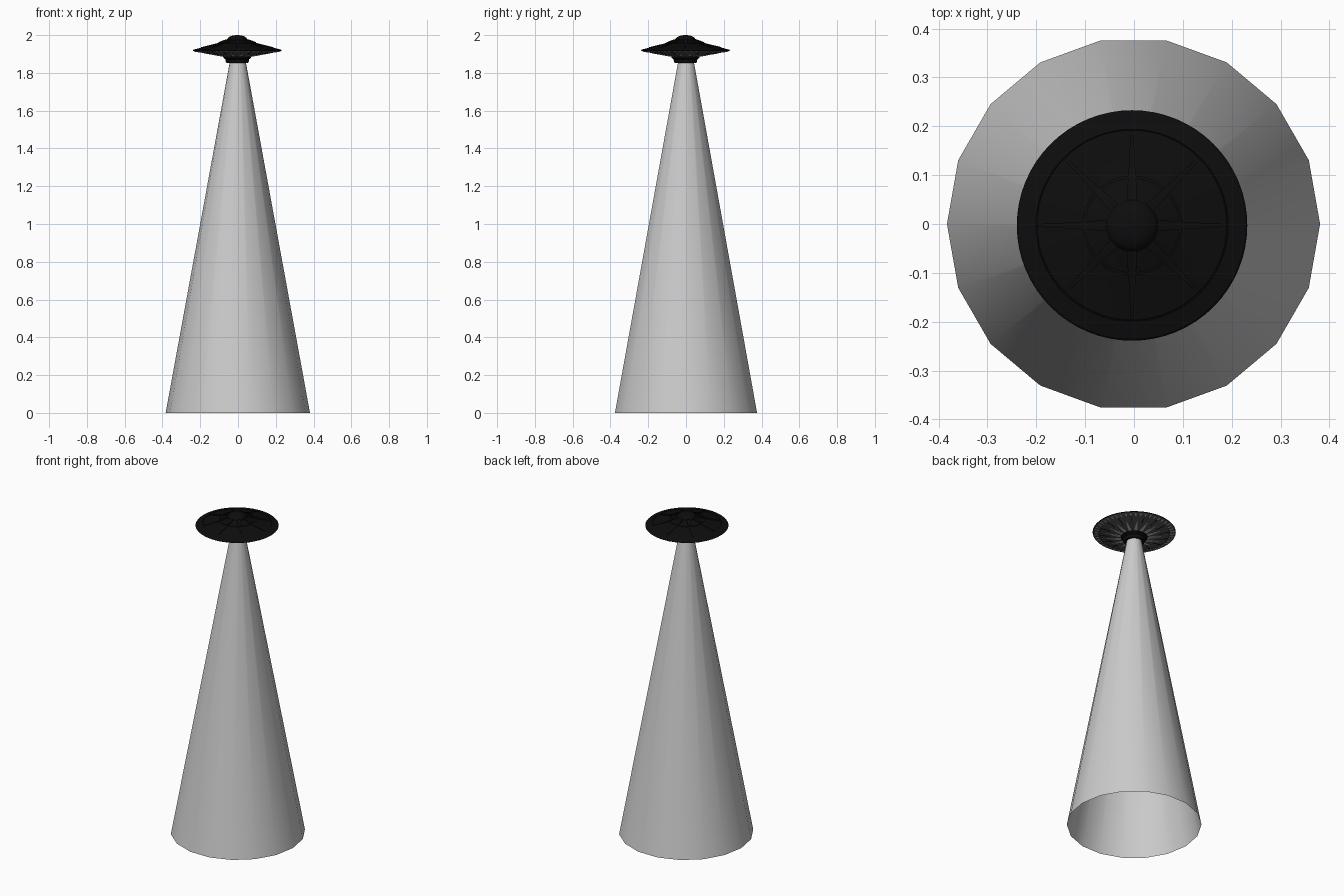
import bpy, bmesh
from math import sin, cos, pi

if "Cube" in bpy.data.objects:
    bpy.data.objects.remove(bpy.data.objects["Cube"])

CX, CY = -0.004, -0.003   # saucer axis


def material(name, v):
    m = bpy.data.materials.new(name)
    m.diffuse_color = (v, v, v, 1)
    m.use_nodes = True
    m.node_tree.nodes["Principled BSDF"].inputs["Base Color"].default_value = m.diffuse_color
    return m


black = material("black_metal", 0.004)
dark = material("dark_metal", 0.08)
pale = material("pale_metal", 0.5)


def finish(name, bm, mat=None, angle=30):
    bmesh.ops.recalc_face_normals(bm, faces=bm.faces)
    me = bpy.data.meshes.new(name)
    bm.to_mesh(me)
    bm.free()
    ob = bpy.data.objects.new(name, me)
    bpy.context.collection.objects.link(ob)
    if mat:
        me.materials.append(mat)
    bpy.ops.object.select_all(action='DESELECT')
    ob.select_set(True)
    bpy.context.view_layer.objects.active = ob
    bpy.ops.object.shade_smooth_by_angle(angle=angle * pi / 180)
    return ob


def lathe(name, profile, n, mat=None, closed=False, centre=(CX, CY), angle=30):
    """Revolve (radius, z) points around the vertical axis."""
    bm = bmesh.new()
    rings = []
    for r, z in profile:
        if r == 0:
            rings.append([bm.verts.new((*centre, z))] * n)
        else:
            rings.append([bm.verts.new((centre[0] + r * cos(2 * pi * i / n),
                                        centre[1] + r * sin(2 * pi * i / n), z))
                          for i in range(n)])
    pairs = list(zip(rings, rings[1:]))
    if closed:
        pairs.append((rings[-1], rings[0]))
    for a, b in pairs:
        for i in range(n):
            j = (i + 1) % n
            quad = list(dict.fromkeys((a[i], a[j], b[j], b[i])))
            bm.faces.new(quad)
    return finish(name, bm, mat, angle)


def spokes(name, path, n, thick, mat, phase=0.0):
    """Radial bars: path holds (radius, z, half width), thick is the height."""
    bm = bmesh.new()
    for k in range(n):
        a = 2 * pi * k / n + phase
        secs = []
        for r, z, w in path:
            secs.append([bm.verts.new((CX + r * cos(a) - s * w * sin(a),
                                       CY + r * sin(a) + s * w * cos(a), z + h))
                         for s, h in ((-1, 0), (1, 0), (1, thick), (-1, thick))])
        for p, q in zip(secs, secs[1:]):
            for i in range(4):
                j = (i + 1) % 4
                bm.faces.new((p[i], p[j], q[j], q[i]))
        bm.faces.new(secs[0])
        bm.faces.new(secs[-1])
    return finish(name, bm, mat)


# Light beam: open 18-sided cone
lathe("light_beam", [(0.382, 0), (0.042, 1.86)], 18, centre=(-0.001, 0), angle=30)

# Upper hull, from rim to the foot of the dome
lathe("upper_hull", [(0.232, 1.916), (0.236, 1.919), (0.232, 1.923), (0.197, 1.932),
                     (0.195, 1.930), (0.192, 1.933), (0.15, 1.943), (0.11, 1.953),
                     (0.085, 1.961), (0.065, 1.969), (0.05, 1.974)], 64, black)

# Cockpit dome
lathe("dome", [(0.055, 1.965), (0.055, 1.974)] +
      [(0.053 * cos(t * pi / 16), 1.976 + 0.024 * sin(t * pi / 16)) for t in range(8)] +
      [(0, 2.0)], 40, black)

# Raised rings and ribs on the upper hull
lathe("inner_ring", [(0.096, 1.955), (0.096, 1.961), (0.102, 1.959), (0.102, 1.953)],
      64, black, closed=True)
spokes("long_ribs", [(0.05, 1.973, 0.007), (0.11, 1.952, 0.007),
                     (0.192, 1.932, 0.003)], 8, 0.004, black)
spokes("rib_roots", [(0.045, 1.973, 0.010), (0.07, 1.966, 0.010),
                     (0.10, 1.954, 0.008)], 8, 0.008, black)

# Underside of the hull
lathe("lower_hull", [(0.232, 1.916), (0.222, 1.912), (0.2, 1.909), (0.198, 1.911),
                     (0.14, 1.898), (0.075, 1.887), (0.06, 1.887)], 64, dark)
spokes("underside_panels", [(0.078, 1.886, 0.010), (0.105, 1.890, 0.008),
                            (0.16, 1.901, 0.0008)], 16, 0.003, pale, pi / 16)
spokes("underside_seams", [(0.14, 1.8965, 0.0012), (0.198, 1.9085, 0.0012)],
       16, 0.003, black)
spokes("rim_teeth", [(0.204, 1.9085, 0.004), (0.226, 1.9125, 0.004)],
       48, 0.003, pale)

# Beam emitter hub below the hull
lathe("emitter_hub", [(0.07, 1.892), (0.075, 1.886), (0.073, 1.879), (0.063, 1.872),
                      (0.061, 1.860), (0.057, 1.853), (0.046, 1.853), (0.044, 1.862),
                      (0, 1.862)], 48, black)
